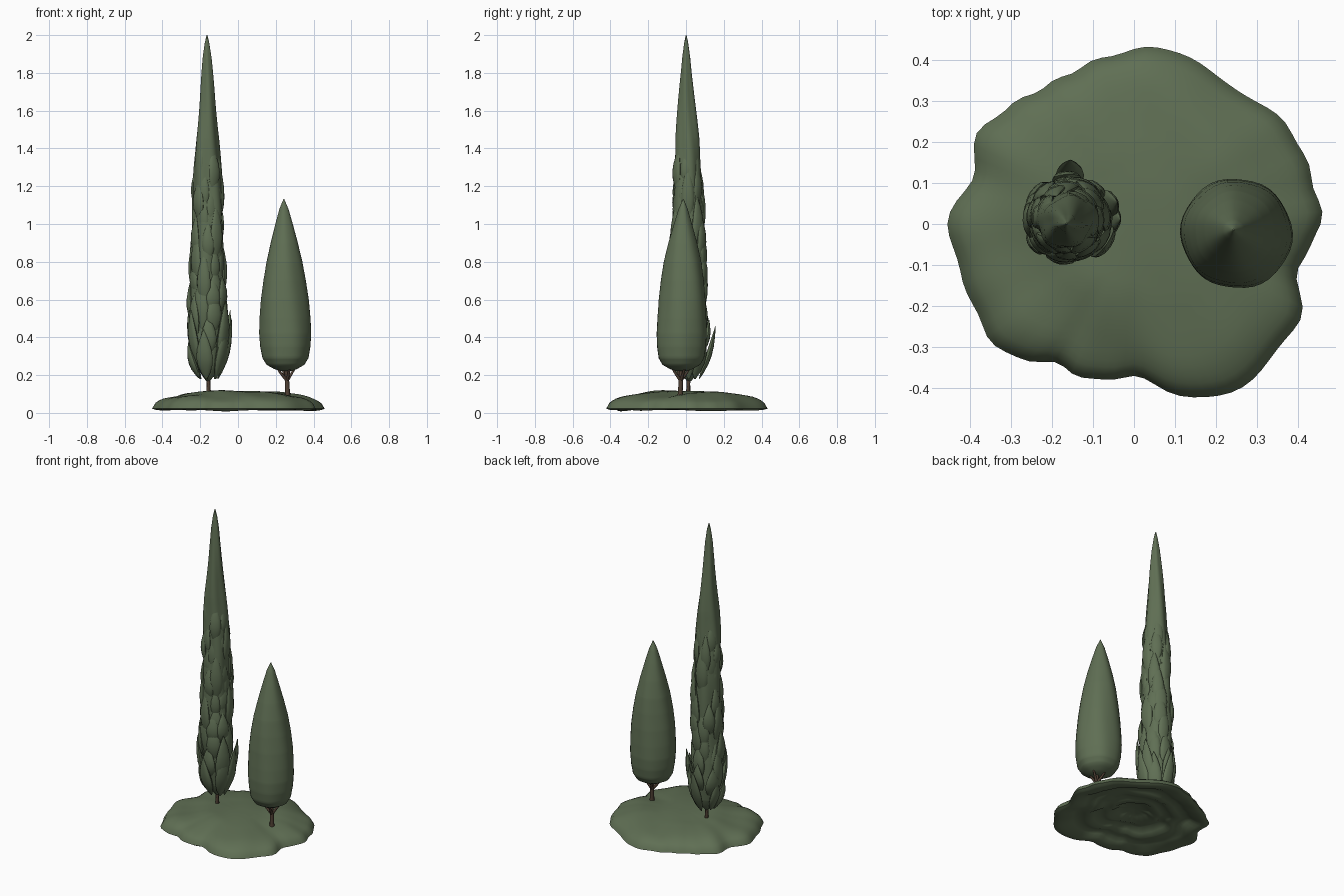
import bpy, bmesh, random
from math import sin, cos, pi, tau, radians, atan
from mathutils import Vector, Matrix

random.seed(11)
cube = bpy.data.objects.get("Cube")
if cube:
    bpy.data.objects.remove(cube, do_unlink=True)


def material(name, rgb):
    m = bpy.data.materials.new(name)
    m.use_nodes = True
    m.diffuse_color = (*rgb, 1)
    m.node_tree.nodes["Principled BSDF"].inputs["Base Color"].default_value = (*rgb, 1)
    return m


GREEN = material("cypress green", (0.115, 0.158, 0.088))
BROWN = material("bark brown", (0.075, 0.048, 0.032))


def lerp_table(table, x):
    """Linear look-up in a sorted list of (x, value) pairs."""
    for (x0, v0), (x1, v1) in zip(table, table[1:]):
        if x <= x1:
            return v0 + (v1 - v0) * max(0, x - x0) / (x1 - x0)
    return table[-1][1]


def loft(bm, rings):
    """Skin a list of equally long rings of points and cap both ends."""
    loops = [[bm.verts.new(p) for p in ring] for ring in rings]
    n = len(loops[0])
    for a, b in zip(loops, loops[1:]):
        for i in range(n):
            j = (i + 1) % n
            bm.faces.new((a[i], a[j], b[j], b[i]))
    bm.faces.new(loops[0][::-1])
    bm.faces.new(loops[-1])


def finish(bm, name, mat, angle=50):
    bmesh.ops.remove_doubles(bm, verts=bm.verts, dist=0.0002)
    bmesh.ops.recalc_face_normals(bm, faces=bm.faces)
    mesh = bpy.data.meshes.new(name)
    bm.to_mesh(mesh)
    bm.free()
    mesh.materials.append(mat)
    ob = bpy.data.objects.new(name, mesh)
    bpy.context.collection.objects.link(ob)
    bpy.ops.object.select_all(action="DESELECT")
    ob.select_set(True)
    bpy.context.view_layer.objects.active = ob
    bpy.ops.object.shade_smooth_by_angle(angle=radians(angle))


def tube(bm, path, radii, sides=10):
    """Round limb through the given points."""
    pts = [Vector(p) for p in path]
    rings = []
    for i, p in enumerate(pts):
        d = pts[min(i + 1, len(pts) - 1)] - pts[max(i - 1, 0)]
        q = d.to_track_quat("Z", "Y")
        rings.append([p + q @ Vector((radii[i] * cos(tau * k / sides),
                                      radii[i] * sin(tau * k / sides), 0)) for k in range(sides)])
    loft(bm, rings)


# Ground: wavy-edged mound with a shallow, rippled underside
EDGE = [.455, .447, .446, .424, .41, .435, .425, .407, .398, .414, .439, .41,
        .455, .437, .443, .445, .392, .394, .372, .43, .478, .465, .466, .415]


def edge_radius(a):
    u = a / tau * len(EDGE)
    i, t = int(u), u % 1
    p = [EDGE[(i + k) % len(EDGE)] for k in (-1, 0, 1, 2)]
    smooth = p[1] + t / 2 * (p[2] - p[0] + t * (2 * p[0] - 5 * p[1] + 4 * p[2] - p[3]
                                                 + t * (3 * (p[1] - p[2]) + p[3] - p[0])))
    return smooth + .004 * sin(19 * a + 2 * sin(3 * a))


TOP = [(0, .116), (.45, .112), (.65, .1), (.8, .086), (.9, .07), (.96, .052), (1, .022)]
UNDER = [(0, .085), (.2, .075), (.3, .05), (.42, .062), (.56, .035), (.7, .045),
         (.82, .02), (.94, .012), (1, .022)]


def ground_ring(f, table, ripple):
    ring = []
    for k in range(96):
        a = tau * k / 96
        r = f * edge_radius(a)
        x, y = r * cos(a), r * sin(a)
        z = lerp_table(table, f)
        bump = sin(13 * x + 2) * cos(11 * y + 1) + 0.6 * sin(24 * x + 17 * y)
        z += ripple * bump * min(1, 3 * f) * min(1, 5 * (1 - f))
        ring.append((x, y, max(z, 0.004)))
    return ring


steps = [.001, .1, .2, .3, .36, .42, .5, .56, .62, .7, .76, .82, .88, .92, .96, .985, 1]
bm = bmesh.new()
loft(bm, [ground_ring(f, UNDER, .009) for f in steps]
     + [ground_ring(f, TOP, .006) for f in reversed(steps[:-1])])
finish(bm, "ground_mound", GREEN, 60)


def foliage(name, spine, profile, wobble, lobes, sides=40, rows=44):
    """Tapering crown: radius by height around a leaning spine."""
    z0, z1 = profile[0][0], profile[-1][0]
    bm = bmesh.new()
    rings = []
    heights = sorted({z0 + (z1 - z0) * i / rows for i in range(rows + 1)} | {p[0] for p in profile})
    for z in heights:
        r0 = lerp_table(profile, z)
        cx, cy = spine(z)
        ring = []
        for k in range(sides):
            a = tau * k / sides
            r = r0 * (1 + wobble * sin(lobes * a + 5 * z) + wobble * sin(2 * a - 9 * z))
            ring.append((cx + r * cos(a), cy + r * sin(a), z))
        rings.append(ring)
    loft(bm, rings)
    finish(bm, name, GREEN, 60)


# Tall cypress: slender core
CORE = [(.17, .012), (.2, .035), (.25, .06), (.35, .08), (.5, .086), (.8, .084), (1.1, .077),
        (1.3, .07), (1.45, .061), (1.6, .047), (1.75, .034), (1.88, .022), (1.96, .011), (2, .002)]


def tall_spine(z):
    return -0.158 - 0.003 * z, 0.017 - 0.008 * z


foliage("tall_cypress_crown", tall_spine, CORE, .05, 5)


# Tall cypress: overlapping upright sprays, pointed at the top
SPRAY = [(0, .12), (.12, .55), (.3, .92), (.45, 1), (.62, .85), (.8, .52), (.93, .2), (1, .01)]


def spray(bm, z, a, length, width, flare, sink):
    """One pointed spray that follows the slope of the core."""
    cx, cy = tall_spine(z)
    foot = lerp_table(CORE, z + .25 * length)
    slope = atan((lerp_table(CORE, z + length) - foot) / (.75 * length))
    out = foot * sink
    m = (Matrix.Translation((cx + out * cos(a), cy + out * sin(a), z))
         @ Matrix.Rotation(a, 4, "Z") @ Matrix.Rotation(slope + flare, 4, "Y"))
    rings = []
    for t, w in SPRAY:
        bow = 0.012 * sin(pi * t)
        rings.append([m @ Vector((bow + .45 * w * width * cos(tau * k / 12),
                                  w * width * sin(tau * k / 12), t * length)) for k in range(12)])
    loft(bm, rings)


bm = bmesh.new()
levels = 11
for i in range(levels):
    z = 0.18 + 1.0 * i / (levels - 1)
    up = i / (levels - 1)
    count = 7 if i < 7 else 5
    for k in range(count):
        a = tau * (k + 0.5 * (i % 2)) / count + random.uniform(-.3, .3)
        spray(bm, z + random.uniform(-.04, .04) * min(i, 1), a, random.uniform(.2, .34),
              random.uniform(.034, .05) * (1 - .3 * up),
              random.uniform(0, .12) * (1 - .7 * up) + (.07 if i < 2 else 0),
              random.uniform(.74, .9) - .06 * up)
finish(bm, "tall_cypress_sprays", GREEN, 55)

bm = bmesh.new()
tube(bm, [(-.157, .012, .06), (-.155, .012, .11), (-.157, .013, .18), (-.158, .014, .3)],
     [.017, .012, .011, .009])
finish(bm, "tall_cypress_trunk", BROWN)

# Small cypress: smooth bullet-shaped crown
SMALL = [(.222, .03), (.232, .06), (.255, .1), (.29, .121), (.35, .131), (.42, .135), (.5, .132), (.6, .125),
         (.7, .113), (.8, .097), (.9, .074), (1, .047), (1.08, .024), (1.132, .002)]


def small_spine(z):
    return 0.254 - 0.01 * z, -0.028 + 0.012 * z


foliage("small_cypress_crown", small_spine, SMALL, .014, 6)

# Small cypress: trunk forking into short boughs
bm = bmesh.new()
tube(bm, [(.265, -.03, .06), (.262, -.03, .11), (.26, -.028, .16), (.255, -.027, .24)],
     [.018, .013, .012, .009])
for k in range(4):
    a = tau * k / 4 + .4
    tube(bm, [(.26, -.028, .17), (.256 + .03 * cos(a), -.027 + .03 * sin(a), .208),
              (.254 + .06 * cos(a), -.026 + .06 * sin(a), .25)], [.009, .007, .005], 8)
finish(bm, "small_cypress_trunk", BROWN)
